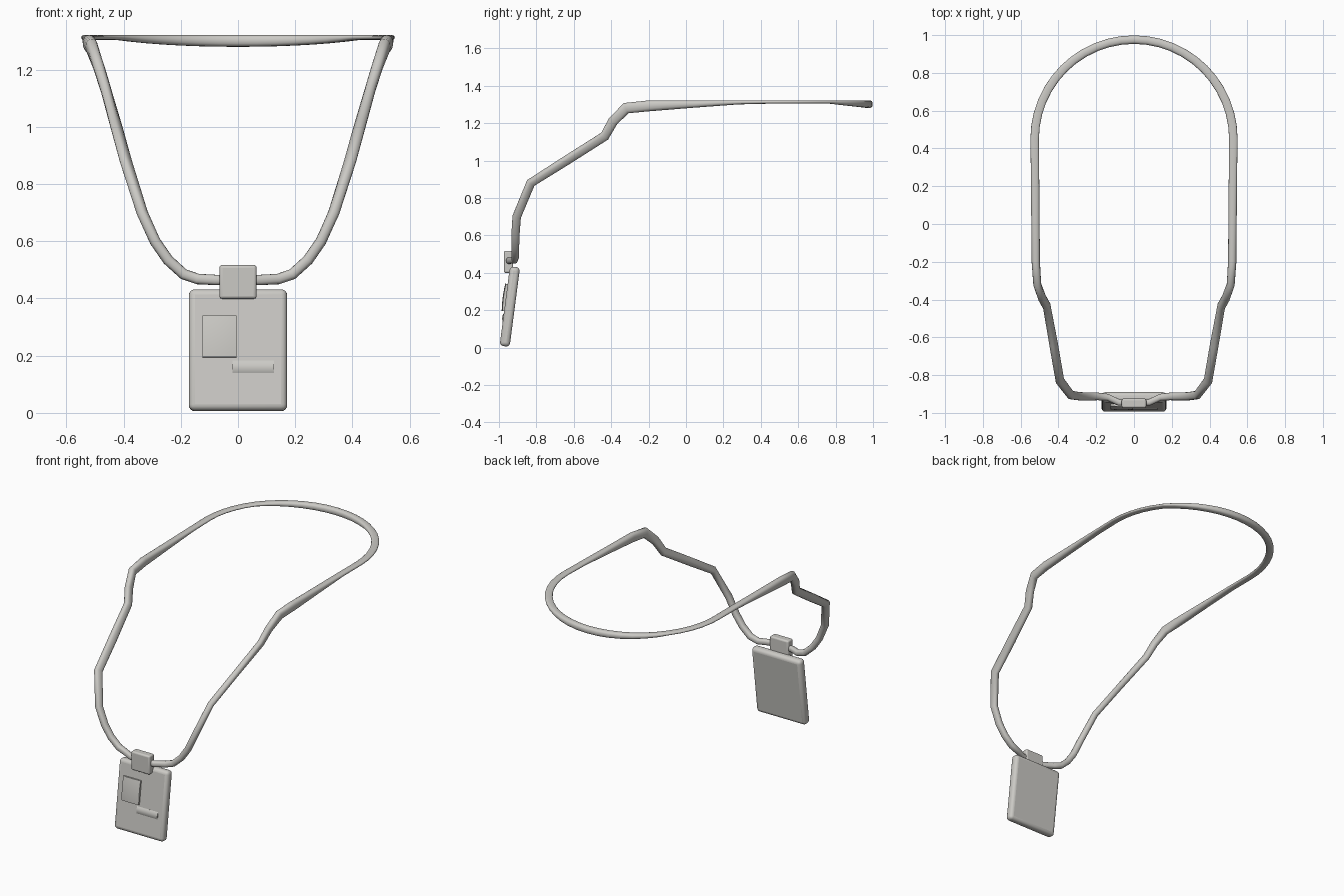
import bpy
import bmesh
import math
from mathutils import Vector, Matrix

if "Cube" in bpy.data.objects:
    bpy.data.objects.remove(bpy.data.objects["Cube"], do_unlink=True)

# One warm grey for everything
grey = bpy.data.materials.new("warm_grey")
grey.use_nodes = True
colour = (0.6, 0.59, 0.56, 1)
grey.diffuse_color = colour
grey.node_tree.nodes["Principled BSDF"].inputs["Base Color"].default_value = colour


def finish(name, bm, matrix=None, bevel=0.0, segments=4):
    """Turn a bmesh into a smooth-shaded object with an optional bevel."""
    bmesh.ops.recalc_face_normals(bm, faces=bm.faces)
    mesh = bpy.data.meshes.new(name)
    bm.to_mesh(mesh)
    bm.free()
    mesh.materials.append(grey)
    obj = bpy.data.objects.new(name, mesh)
    bpy.context.collection.objects.link(obj)
    if matrix is not None:
        obj.matrix_world = matrix
    if bevel:
        mod = obj.modifiers.new("Rounding", "BEVEL")
        mod.width = bevel
        mod.segments = segments
    bpy.ops.object.select_all(action="DESELECT")
    obj.select_set(True)
    bpy.context.view_layer.objects.active = obj
    bpy.ops.object.shade_smooth_by_angle(angle=math.radians(40))
    return obj


def rounded_box(name, size, matrix, bevel):
    bm = bmesh.new()
    bmesh.ops.create_cube(bm, size=1)
    bmesh.ops.scale(bm, vec=size, verts=bm.verts)
    return finish(name, bm, matrix, bevel)


def domed_panel(name, width, height, rim, dome_x, dome_y, matrix):
    """Raised plate whose face swells towards its middle."""
    bm = bmesh.new()
    bmesh.ops.create_grid(bm, x_segments=10, y_segments=10, size=1)
    for v in bm.verts:
        x, y = v.co.x, v.co.y
        v.co = (x * width / 2, y * height / 2,
                rim + dome_x * (1 - x * x) + dome_y * (1 - y * y))
    border = [e for e in bm.edges if e.is_boundary]
    skirt = bmesh.ops.extrude_edge_only(bm, edges=border)["geom"]
    for v in skirt:
        if isinstance(v, bmesh.types.BMVert):
            v.co.z = -0.004
    return finish(name, bm, matrix)


# Neck strap: half path from the clip to the shoulder (x, y, z, width, thickness)
half = [
    (0.00, -0.945, 0.465, 0.036, 0.034),
    (0.08, -0.945, 0.465, 0.036, 0.034),
    (0.14, -0.917, 0.468, 0.037, 0.036),
    (0.19, -0.913, 0.485, 0.038, 0.04),
    (0.245, -0.913, 0.535, 0.038, 0.042),
    (0.29, -0.912, 0.6, 0.038, 0.044),
    (0.335, -0.905, 0.70, 0.038, 0.046),
    (0.392, -0.83, 0.88, 0.038, 0.05),
    (0.425, -0.64, 1.0, 0.038, 0.052),
    (0.462, -0.435, 1.13, 0.038, 0.052),
    (0.487, -0.39, 1.21, 0.04, 0.054),
    (0.512, -0.32, 1.28, 0.042, 0.06),
    (0.52, -0.2, 1.292, 0.044, 0.058),
    (0.522, 0.05, 1.302, 0.044, 0.038),
    (0.524, 0.28, 1.311, 0.044, 0.022),
]
bend_y = 0.45
radius = 0.526
for i in range(13):
    a = math.pi / 2 * i / 12
    thick = 0.018 + 0.024 * max(0, math.sin(a) - 0.6) / 0.4
    half.append((radius * math.cos(a), bend_y + radius * math.sin(a),
                 1.322 - thick / 2, 0.045, thick))
path = half + [(-p[0],) + p[1:] for p in half[-2:0:-1]]

bm = bmesh.new()
sides = 16
rings = []
for i, (x, y, z, width, thick) in enumerate(path):
    here = Vector((x, y, z))
    before = Vector(path[i - 1][:3])
    after = Vector(path[(i + 1) % len(path)][:3])
    tangent = ((here - before).normalized() + (after - here).normalized()).normalized()
    outward = here - Vector((0, min(y, bend_y), 1.31))
    if y > -0.35:
        outward.z = 0
    outward = (outward - tangent * outward.dot(tangent)).normalized()
    up = tangent.cross(outward)
    ring = []
    for k in range(sides):
        a = math.tau * k / sides
        c, s = math.cos(a), math.sin(a)
        # Slightly squared oval section
        u = math.copysign(abs(c) ** 0.8, c) * width / 2
        w = math.copysign(abs(s) ** 0.8, s) * thick / 2
        ring.append(bm.verts.new(here + outward * u + up * w))
    rings.append(ring)
for i, ring in enumerate(rings):
    following = rings[(i + 1) % len(rings)]
    for k in range(sides):
        n = (k + 1) % sides
        bm.faces.new((ring[k], ring[n], following[n], following[k]))
finish("neck_strap", bm)

# Clip joining the strap to the badge
rounded_box("strap_clip", (0.13, 0.05, 0.118),
            Matrix.Translation((0, -0.949, 0.458)), 0.01)

# Badge, leaning back at the top
lean = Matrix.Translation((0, -0.942, 0.219)) @ Matrix.Rotation(-0.13, 4, "X")
rounded_box("badge_body", (0.344, 0.054, 0.428), lean, 0.021)


def on_badge(x, z):
    """Placement on the badge's front face."""
    return lean @ Matrix.Translation((x, -0.027, z)) @ Matrix.Rotation(math.pi / 2, 4, "X")


# Raised portrait panel and name bar
domed_panel("photo_panel", 0.12, 0.147, 0.009, 0.004, 0.004, on_badge(-0.065, 0.045))
domed_panel("name_bar", 0.145, 0.044, 0.0005, 0, 0.006, on_badge(0.053, -0.062))
